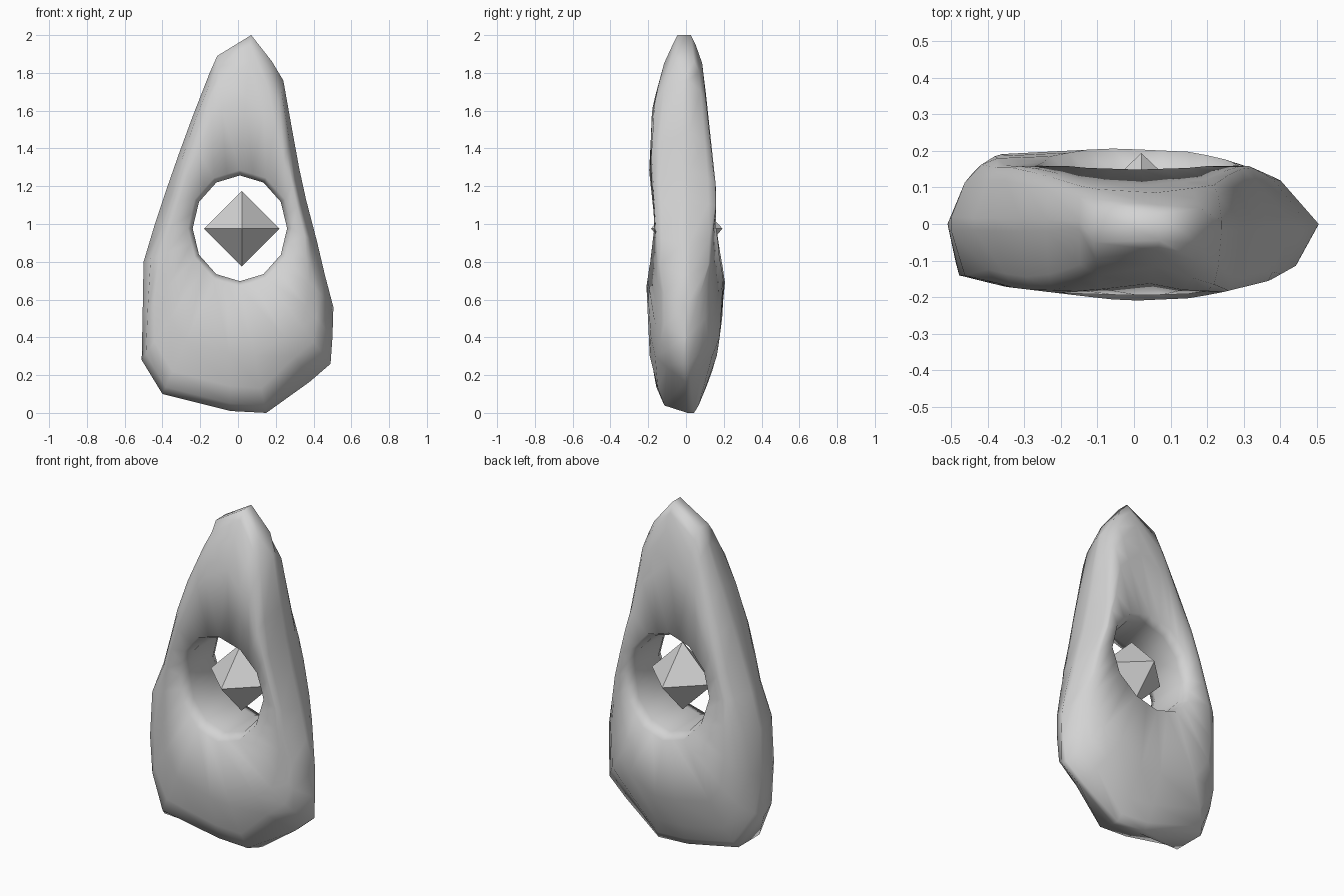
import bpy, bmesh, math
from mathutils import Vector

cube = bpy.data.objects.get("Cube")
if cube:
    bpy.data.objects.remove(cube, do_unlink=True)

grey = bpy.data.materials.new("stone grey")
grey.use_nodes = True
grey.diffuse_color = (0.65, 0.65, 0.65, 1)
grey.node_tree.nodes["Principled BSDF"].inputs["Base Color"].default_value = (0.65, 0.65, 0.65, 1)


def finish(name, bm):
    """Turn a bmesh into a named object with the grey material."""
    bmesh.ops.recalc_face_normals(bm, faces=bm.faces)
    mesh = bpy.data.meshes.new(name)
    bm.to_mesh(mesh)
    bm.free()
    mesh.materials.append(grey)
    obj = bpy.data.objects.new(name, mesh)
    bpy.context.collection.objects.link(obj)
    return obj


def lookup(table, t):
    """Linear interpolation in a list of (position, value) pairs."""
    for (t0, v0), (t1, v1) in zip(table, table[1:]):
        if t <= t1:
            return v0 + (v1 - v0) * max(0, (t - t0) / (t1 - t0))
    return table[-1][1]


# Stone outline, clockwise from the tip, one point per spoke
outline = [(.07, 2), (.18, 1.86), (.24, 1.76), (.29, 1.48), (.325, 1.29), (.36, 1.13),
           (.42, .9), (.46, .73), (.505, .56), (.5, .4), (.49, .26), (.38, .165),
           (.15, 0), (-.04, .01), (-.4, .1), (-.51, .28), (-.505, .52), (-.5, .8),
           (-.44, 1), (-.38, 1.18), (-.31, 1.38), (-.24, 1.57), (-.15, 1.8), (-.11, 1.89)]

# Stone faces: depth by height, then the deepest allowed by sideways position
front = ([(0, -.09), (.04, -.115), (.2, -.185), (.63, -.215), (.8, -.19), (1, -.165),
          (1.28, -.195), (1.6, -.18), (1.83, -.13), (2, -.045)],
         [(-.51, 0), (-.48, -.14), (-.35, -.172), (-.14, -.197), (0, -.215),
          (.16, -.207), (.37, -.155), (.45, -.11), (.505, 0)])
back = ([(0, .05), (.25, .155), (.63, .215), (.8, .19), (.95, .16),
         (1.2, .158), (1.88, .085), (2, .025)],
        [(-.51, 0), (-.46, .12), (-.4, .18), (-.27, .217), (.16, .197),
         (.3, .165), (.4, .12), (.505, 0)])
middle = [(0, .04), (.25, 0), (1.9, 0), (2, -.01)]

# Twelve-sided hole, with each side halved to match the outline
centre = Vector((.01, .977))


def hole_point(i, scale):
    corner = lambda k: Vector((.25 * math.sin(k * math.pi / 6), .28 * math.cos(k * math.pi / 6)))
    return centre + scale * (corner(i // 2) + corner((i + 1) // 2)) / 2


def section(i):
    """Closed cross-section of the stone along one spoke."""
    edge = Vector(outline[i])
    rim, throat = hole_point(i, 1.1), hole_point(i, 1)
    inward = (rim - edge).normalized()
    gap = (rim - edge).length
    # Blunt tip and base, full left foot, thin right foot
    tip, base = edge.y > 1.95, edge.y < .12
    left_foot = base and edge.x < -.2
    right_foot = edge.x > .3 and edge.y < .3
    edge_fill = 1 if tip else .85 if left_foot else .5 if edge.y > 1.85 else .25 if base else .1
    shoulder_fill = 1 if tip or base else .55 if right_foot else .75
    inset = .04 if edge.x < -.2 or base else .055 if edge.y > 1 else .09
    inset = min(inset, gap * .3)
    shoulder = edge + inward * inset
    crest = edge.lerp(rim, .5 if gap < .4 else .45)
    broad = shoulder.lerp(crest, .5 if gap < .4 else .35)

    def at(p, face, fill):
        mid = lookup(middle, p.y)
        depth = mid + (lookup(face[0], p.y) - mid) * fill
        return (p.x, min(depth, lookup(face[1], p.x), key=abs), p.y)

    def side(face):
        return [at(edge, face, edge_fill), at(shoulder, face, shoulder_fill),
                at(broad, face, .85 if right_foot else .97), at(crest, face, 1),
                at(rim, face, 1), at(throat, face, .65)]

    return side(front) + side(back)[::-1]


# Stone body
bm = bmesh.new()
loops = [[bm.verts.new(p) for p in section(i)] for i in range(len(outline))]
for a, b in zip(loops, loops[1:] + loops[:1]):
    for j in range(len(a)):
        k = (j + 1) % len(a)
        bm.faces.new((a[j], a[k], b[k], b[j]))
bmesh.ops.remove_doubles(bm, verts=bm.verts, dist=.0005)
for f in bm.faces:
    f.smooth = True
finish("pierced_stone", bm)

# Floating gem in the hole
bm = bmesh.new()
belt = [bm.verts.new(p) for p in ((.2, 0, 0), (0, .19, 0), (-.2, 0, 0), (0, -.19, 0))]
for z in (.2, -.2):
    tip = bm.verts.new((0, 0, z))
    for j in range(4):
        bm.faces.new((belt[j], belt[(j + 1) % 4], tip))
gem = finish("floating_gem", bm)
gem.location = (.02, .004, .975)
